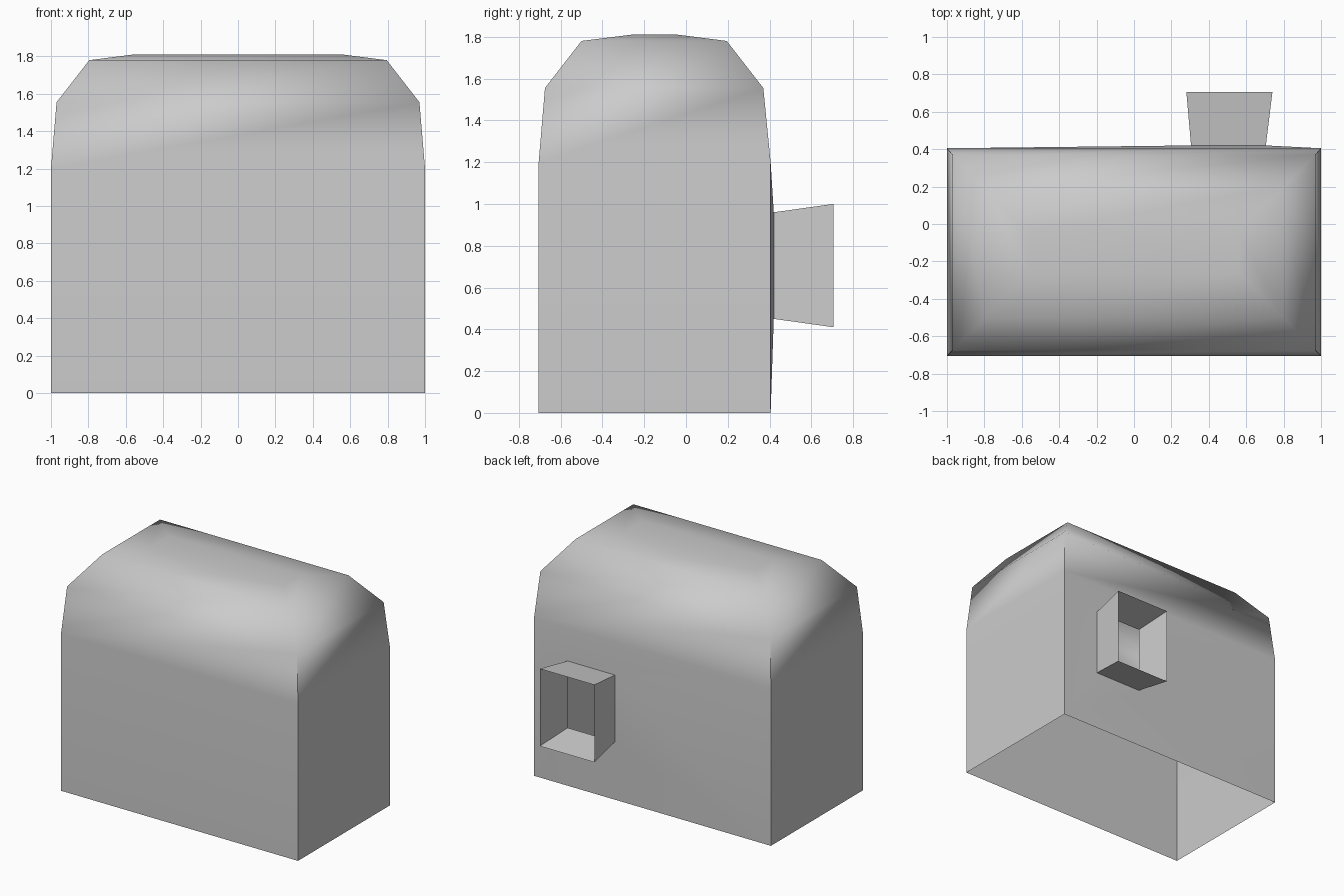
import bpy
import bmesh

if "Cube" in bpy.data.objects:
    bpy.data.objects.remove(bpy.data.objects["Cube"], do_unlink=True)

grey = bpy.data.materials.new("light grey")
grey.use_nodes = True
colour = (0.6, 0.6, 0.6, 1)
grey.diffuse_color = colour
grey.node_tree.nodes["Principled BSDF"].inputs["Base Color"].default_value = colour


def finish(name, bm):
    """Turn a bmesh into a named object."""
    mesh = bpy.data.meshes.new(name)
    bm.to_mesh(mesh)
    bm.free()
    mesh.materials.append(grey)
    obj = bpy.data.objects.new(name, mesh)
    bpy.context.collection.objects.link(obj)
    return obj


def ring_level(bm, x, front, back, z):
    """Horizontal rectangle: front right, front left, back left, back right."""
    return [bm.verts.new((px, py, z)) for px, py in
            ((-x, front), (x, front), (x, back), (-x, back))]


def ring_opening(bm, x0, x1, y, z0, z1):
    """Upright rectangle, counter-clockwise seen from behind."""
    return [bm.verts.new((px, y, pz)) for px, pz in
            ((x1, z0), (x0, z0), (x0, z1), (x1, z1))]


def bridge(bm, a, b, skip=()):
    """Join two four-sided rings with quads."""
    for i in range(4):
        if i not in skip:
            j = (i + 1) % 4
            bm.faces.new((a[i], a[j], b[j], b[i]))


HOLE = (0.305, 0.705, 0.42, 0.45, 0.96)
MOUTH = (0.28, 0.74, 0.705, 0.41, 1.0)
BACK = 2  # side index of the rear wall

# Shell: open at the bottom, with a rounded roof
bm = bmesh.new()
levels = [(1.0, -0.705, 0.405, 0.0), (1.0, -0.705, 0.405, 1.2),
          (0.97, -0.675, 0.37, 1.555), (0.795, -0.5, 0.195, 1.78),
          (0.56, -0.26, -0.04, 1.81)]
rings = [ring_level(bm, *level) for level in levels]
for n, (low, high) in enumerate(zip(rings, rings[1:])):
    bridge(bm, low, high, skip=(BACK,) if n == 0 else ())
bm.faces.new(rings[-1])

# Rear wall, bulging slightly around the open hole
outline = [rings[0][2], rings[0][3], rings[1][3], rings[1][2]]
bridge(bm, outline, ring_opening(bm, *HOLE))

# Smooth everywhere except the upright corners
for face in bm.faces:
    face.smooth = True
for low, high in zip(rings[:2], rings[1:3]):
    for a, b in zip(low, high):
        bm.edges.get((a, b)).smooth = False
finish("shell", bm)

# Flared duct on the rear wall, open at both ends
bm = bmesh.new()
bridge(bm, ring_opening(bm, *HOLE), ring_opening(bm, *MOUTH))
finish("rear_duct", bm)
